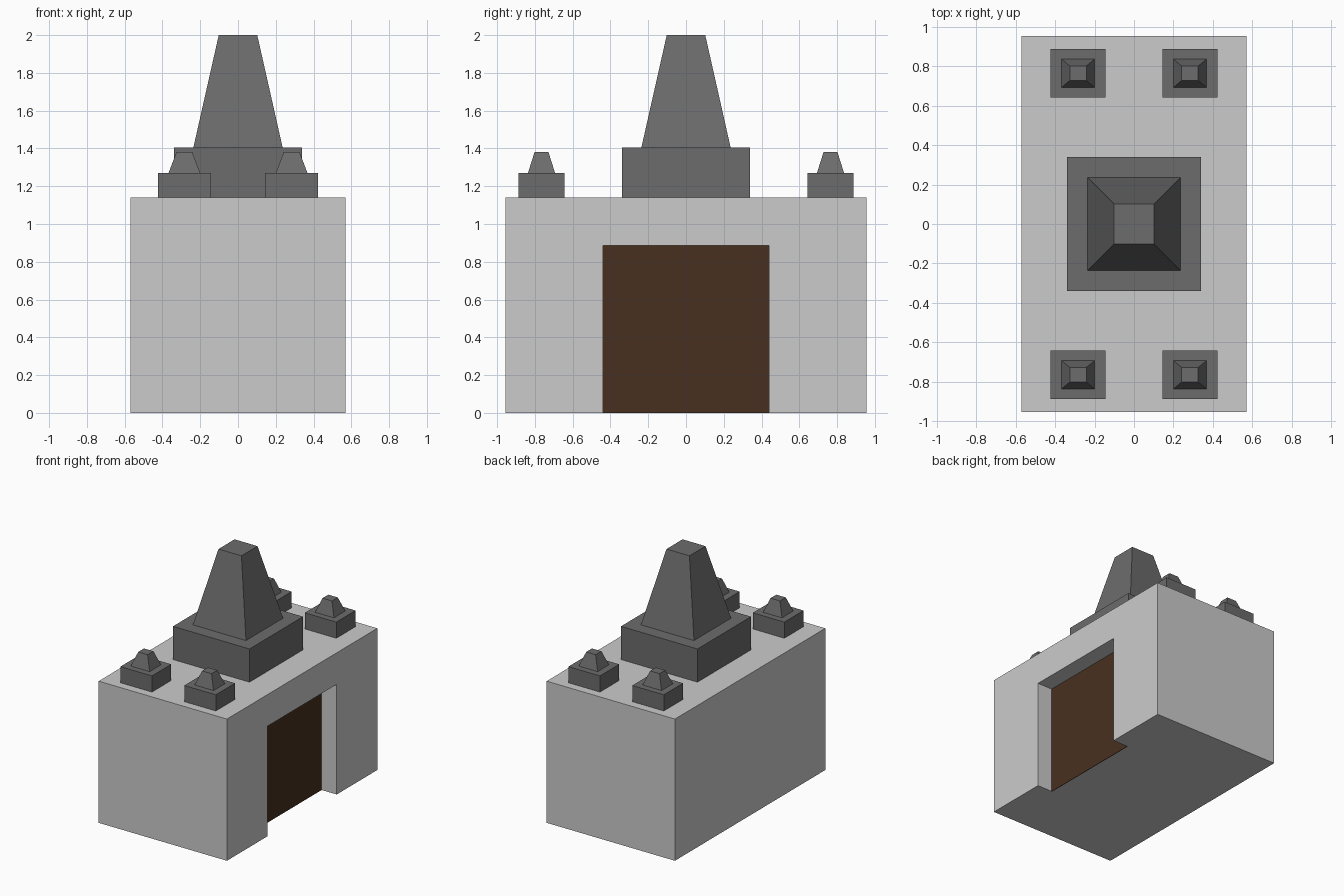
import bpy, bmesh

if "Cube" in bpy.data.objects:
    bpy.data.objects.remove(bpy.data.objects["Cube"])


def material(name, color):
    mat = bpy.data.materials.new(name)
    mat.diffuse_color = (*color, 1)
    mat.use_nodes = True
    mat.node_tree.nodes["Principled BSDF"].inputs["Base Color"].default_value = mat.diffuse_color
    return mat


def frustum(name, center, z0, z1, bottom, top=None, mat=None):
    """Box or tapered block: half sizes (x, y) at the bottom and at the top."""
    top = top or bottom
    bm = bmesh.new()
    bmesh.ops.create_cube(bm, size=2)
    for v in bm.verts:
        half, z = (top, z1) if v.co.z > 0 else (bottom, z0)
        v.co = (center[0] + v.co.x * half[0], center[1] + v.co.y * half[1], z)
    mesh = bpy.data.meshes.new(name)
    bm.to_mesh(mesh)
    bm.free()
    obj = bpy.data.objects.new(name, mesh)
    bpy.context.collection.objects.link(obj)
    if mat:
        mesh.materials.append(mat)
    return obj


dark = material("dark_stone", (0.15, 0.15, 0.15))
brown = material("door_brown", (0.065, 0.03, 0.014))
ROOF = 1.139
DOOR_X = 0.436

# Main block with a doorway recess open at the bottom of the +x side
body = frustum("main_building", (0, 0), 0, ROOF, (0.57, 0.955))
cutter = frustum("doorway_cutter", (0.7, 0), -0.2, 0.885, (0.7 - DOOR_X + 0.005, 0.44))
cutter.hide_render = True
cutter.hide_viewport = False
cut = body.modifiers.new("doorway", 'BOOLEAN')
cut.operation = 'DIFFERENCE'
cut.solver = 'EXACT'
cut.object = cutter
bpy.context.view_layer.objects.active = body
body.select_set(True)
bpy.ops.object.modifier_apply(modifier=cut.name)
bpy.data.objects.remove(cutter)

# Door panel at the back of the recess
frustum("door", (DOOR_X - 0.0025, 0), 0, 0.885, (0.0025, 0.44), mat=brown)

# Central tower: square plinth and tapered spire
frustum("tower_base", (0, 0), ROOF, 1.406, (0.34, 0.34), mat=dark)
frustum("tower_spire", (0, 0), 1.406, 2.0, (0.236, 0.236), (0.102, 0.102), dark)

# Four small corner turrets
for sx in (-1, 1):
    for sy in (-1, 1):
        c = (sx * 0.284, sy * 0.765)
        tag = ("front" if sy < 0 else "back") + ("_left" if sx < 0 else "_right")
        frustum("turret_base_" + tag, c, ROOF, 1.269, (0.14, 0.122), mat=dark)
        frustum("turret_spire_" + tag, c, 1.269, 1.38, (0.084, 0.072), (0.042, 0.037), dark)
